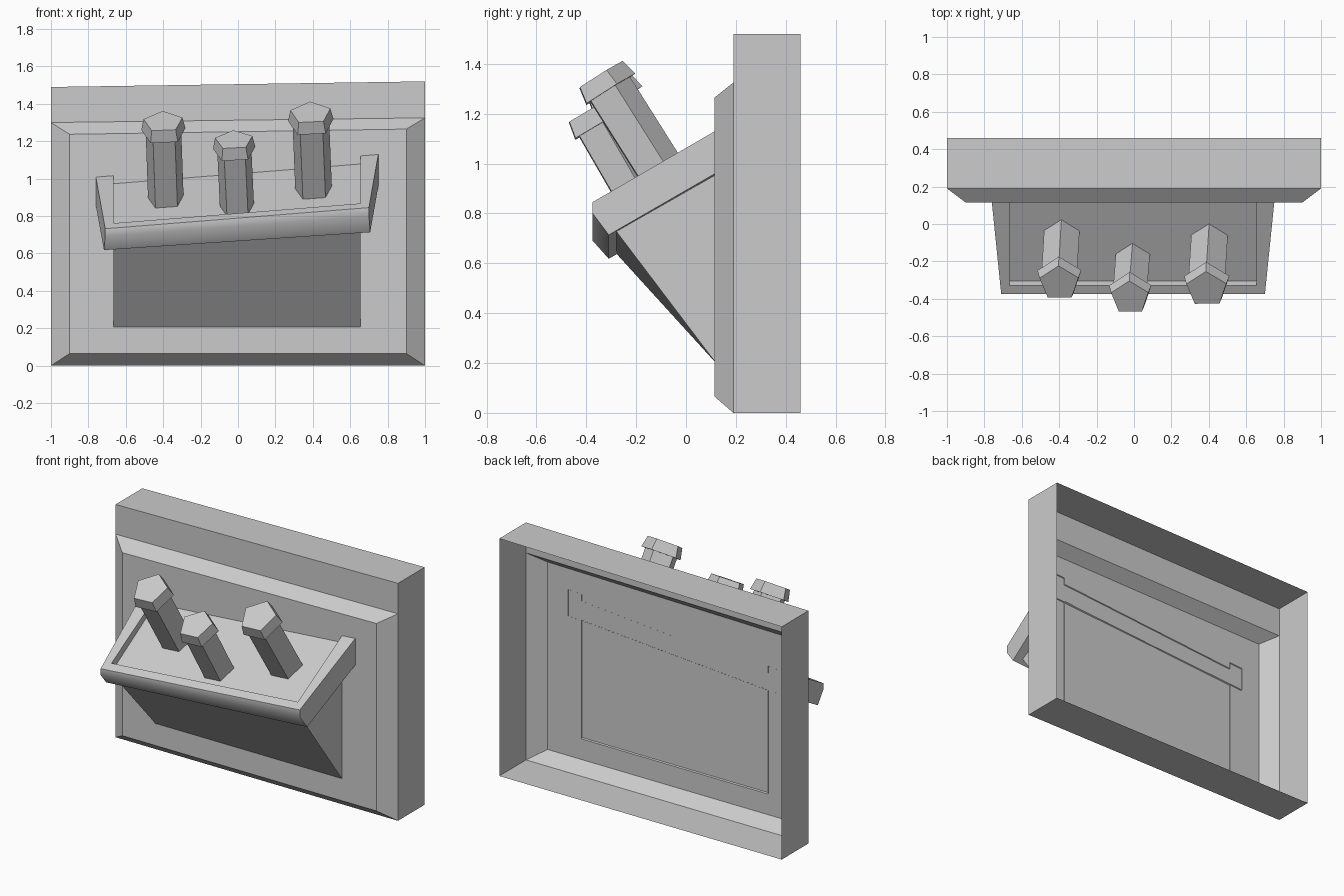
import bpy, bmesh, math
from mathutils import Vector

if "Cube" in bpy.data.objects:
    bpy.data.objects.remove(bpy.data.objects["Cube"])


def make(name, verts, faces):
    me = bpy.data.meshes.new(name)
    me.from_pydata([tuple(v) for v in verts], [], faces)
    bm = bmesh.new()
    bm.from_mesh(me)
    bmesh.ops.recalc_face_normals(bm, faces=bm.faces)
    bm.to_mesh(me)
    bm.free()
    ob = bpy.data.objects.new(name, me)
    bpy.context.collection.objects.link(ob)
    return ob


def ring_faces(a, b, n):
    return [(a + i, a + (i + 1) % n, b + (i + 1) % n, b + i) for i in range(n)]


# Wall panel: open-backed shell with a raised bevelled field
def rect(y, x, z0, zl, zr):
    return [(-x, y, z0), (x, y, z0), (x, y, zr), (-x, y, zl)]

verts = (rect(0.46, 1, 0, 1.49, 1.52) + rect(0.19, 1, 0, 1.49, 1.52)
         + rect(0.115, 0.9, 0.065, 1.237, 1.265)
         + [(1, 0.19, 1.325), (-1, 0.19, 1.30)])
faces = ring_faces(0, 4, 4)
faces[1] = (1, 2, 6, 12, 5)
faces[3] = (3, 0, 4, 13, 7)
faces += [(13, 12, 6, 7), (4, 5, 9, 8), (5, 12, 10, 9),
          (12, 13, 11, 10), (13, 4, 8, 11), (8, 9, 10, 11)]
make("wall_panel", verts, faces)

# Support wedge under the tray (y, right z, left z)
BACK = 0.12
wedge = [(BACK, 0.2, 0.2), (-0.285, 0.735, 0.645), (BACK, 0.96, 0.862)]
verts = [(-0.665, y, zl) for y, zr, zl in wedge] + [(0.655, y, zr) for y, zr, zl in wedge]
make("support_wedge", verts, [(0, 1, 2), (3, 4, 5), (0, 1, 4, 3), (1, 2, 5, 4)])


# Sloping tray: lopsided rim around a sunken floor
def slant(x, z, k=0.08):
    return z + k * (x - 0.7)

outer = [(BACK, 1.128, 0.08), (-0.375, 0.845, 0.08), (-0.375, 0.80, 0.077),
         (-0.31, 0.713, 0.067), (BACK, 0.958, 0.067)]
inner = [(BACK, 1.128), (-0.33, 0.871), (-0.305, 0.830), (BACK, 1.085)]
verts = []
for s in (-1, 1):
    for y, z, k in outer:
        x = s * (0.705 + 0.05 * (y + 0.375) / 0.49) - 0.005
        verts.append((x, y, slant(x, z, k)))
    for y, z in inner:
        x = s * 0.66 - 0.005
        verts.append((x, y, slant(x, z)))
N = 9
faces = []
for o in (0, N):
    faces += [tuple(o + i for i in range(5)),
              (o, o + 1, o + 6, o + 5), (o + 5, o + 6, o + 7, o + 8)]
for a, b in ((1, 2), (2, 3), (3, 4), (1, 6), (6, 7), (7, 8)):
    faces.append((a, b, b + N, a + N))
tray = make("tray", verts, faces)
bpy.context.view_layer.objects.active = tray
tray.select_set(True)
bpy.ops.object.shade_smooth_by_angle(angle=math.radians(45))
tray.select_set(False)


# Pegs: five-sided shafts with flared caps, apex toward the wall
def prism(name, center, axis, sections):
    side = Vector((1, 0, 0.06))
    side = (side - axis * side.dot(axis)).normalized()
    up = axis.cross(side)
    verts = []
    for h, r in sections:
        for i in range(5):
            a = math.radians(90 + 72 * i)
            verts.append(center + axis * h + (side * math.cos(a) + up * math.sin(a)) * r)
    make(name, verts, ring_faces(0, 5, 5) + [tuple(range(5)), tuple(range(5, 10))])

pegs = [("left", (-0.385, -0.06, 0.884), (-0.40, -0.317, 1.305), 0.100),
        ("middle", (-0.005, -0.185, 0.843), (-0.022, -0.395, 1.207), 0.096),
        ("right", (0.405, -0.085, 0.933), (0.388, -0.349, 1.352), 0.103)]
for label, base, top, r in pegs:
    base, top = Vector(base), Vector(top)
    axis = (top - base).normalized()
    length = (top - base).length
    prism(label + "_peg_shaft", base, axis, [(-0.03, r), (length - 0.06, r)])
    cap = r * 1.24
    prism(label + "_peg_cap", base, axis, [(length - 0.07, cap), (length, cap * 0.88)])
